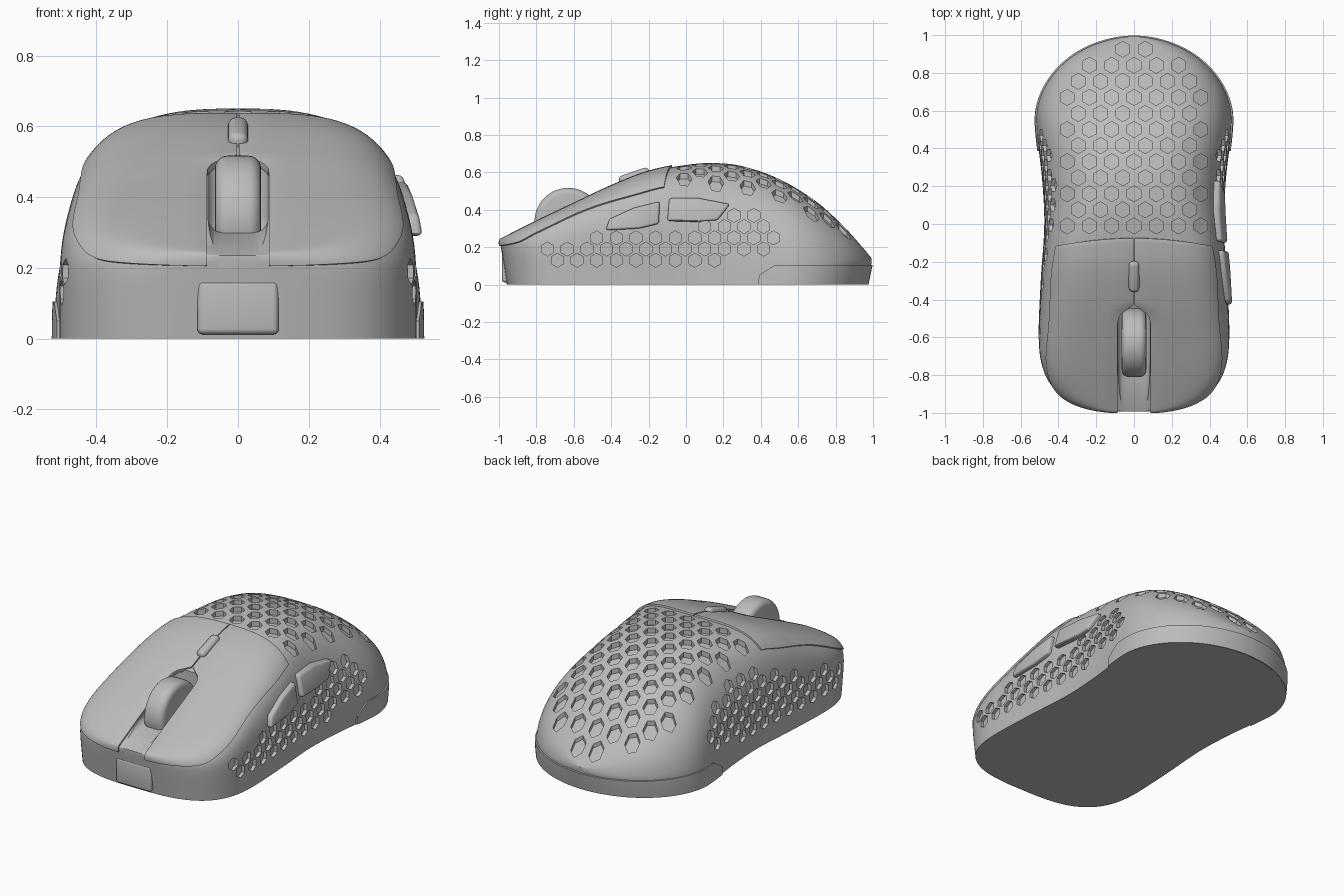
import bpy, bmesh, math
from mathutils import Vector

cube = bpy.data.objects.get("Cube")
if cube:
    bpy.data.objects.remove(cube, do_unlink=True)

grey = bpy.data.materials.new("matte grey")
grey.use_nodes = True
grey.diffuse_color = (0.5, 0.5, 0.5, 1)
grey.node_tree.nodes["Principled BSDF"].inputs["Base Color"].default_value = (0.5, 0.5, 0.5, 1)

# Shell shape along its length: top height, waist width, section squareness, panel edge height
HEIGHT = [(-1, .235), (-.8, .335), (-.6, .43), (-.4, .523), (-.2, .6), (0, .64), (.15, .65),
          (.3, .634), (.5, .565), (.7, .445), (.85, .31), (.95, .2), (1, .14)]
WAIST = [(-1, .5), (-.6, .505), (-.3, .493), (0, .475), (.25, .487), (.55, .518), (1, .518)]
POWER = [(-1, 7), (-.5, 5), (-.1, 4), (.15, 3), (.5, 2.7), (.8, 2.8), (1, 4)]
CREST = [(-1, .205), (-.9, .225), (-.8, .275), (-.5, .41), (-.14, .51), (0, .53)]


def curve(table, y):
    """Smooth Hermite interpolation through a table of points."""
    def slope(i):
        a, b = table[max(i - 1, 0)], table[min(i + 1, len(table) - 1)]
        return (b[1] - a[1]) / (b[0] - a[0])
    i = 0
    while i < len(table) - 2 and y > table[i + 1][0]:
        i += 1
    (y0, v0), (y1, v1) = table[i], table[i + 1]
    d = y1 - y0
    t = min(max((y - y0) / d, 0), 1)
    return ((2*t**3 - 3*t*t + 1) * v0 + (t**3 - 2*t*t + t) * d * slope(i)
            + (3*t*t - 2*t**3) * v1 + (t**3 - t*t) * d * slope(i + 1))


def section(y):
    """Half width, height and squareness of the shell at y."""
    y = min(max(y, -.9998), .9998)
    u, p = ((-y - .55) / .45, 3.1) if y < 0 else ((y - .55) / .45, 2)
    cap = (1 - max(u, 0) ** p) ** (1 / p)
    return curve(WAIST, y) * cap, curve(HEIGHT, y), curve(POWER, y)


def side_x(y, z):
    w, h, n = section(y)
    return w * max(1 - (min(z / h, 1)) ** n, 0) ** (1 / n)


def top_z(x, y):
    w, h, n = section(y)
    return h * max(1 - (min(abs(x) / w, 1)) ** n, 0) ** (1 / n)


def settle(x, y, z):
    """Lean the front and back walls in at the base."""
    edge, lean = (.22, .035) if y < 0 else (.12, .025)
    return Vector((x, y * (.993 - lean * max(1 - z / edge, 0)), max(z, 0)))


def outward(p):
    """Unit direction pointing out of the shell at p."""
    def field(a, b, c):
        w, h, n = section(b)
        return (abs(a) / w) ** n + (max(c, 0) / h) ** n
    e = .0005
    b = max(p.y, -.998)
    return Vector((field(p.x + e, b, p.z) - field(p.x - e, b, p.z),
                   field(p.x, b + e, p.z) - field(p.x, b - e, p.z),
                   field(p.x, b, p.z + e) - field(p.x, b, p.z - e))).normalized()


def surface(y, a):
    """Shell point at y and section angle a, from 0 on the left to pi on the right."""
    w, h, n = section(y)
    c, s = math.cos(a), max(math.sin(a), 0)
    return Vector((math.copysign(w * abs(c) ** (2 / n), c), y, h * s ** (2 / n)))


def finish(name, bm):
    bmesh.ops.recalc_face_normals(bm, faces=bm.faces)
    mesh = bpy.data.meshes.new(name)
    bm.to_mesh(mesh)
    bm.free()
    ob = bpy.data.objects.new(name, mesh)
    bpy.context.collection.objects.link(ob)
    mesh.materials.append(grey)
    return ob


def modify(ob, kind, **settings):
    bpy.context.view_layer.objects.active = ob
    m = ob.modifiers.new(kind, kind)
    for key, value in settings.items():
        setattr(m, key, value)
    bpy.ops.object.modifier_apply(modifier=m.name)


def cut(ob, cutter):
    modify(ob, "BOOLEAN", operation="DIFFERENCE", solver="EXACT", object=cutter)
    bpy.data.objects.remove(cutter, do_unlink=True)


def smooth(ob, angle=35):
    bpy.ops.object.select_all(action="DESELECT")
    ob.select_set(True)
    bpy.context.view_layer.objects.active = ob
    bpy.ops.object.shade_smooth_by_angle(angle=math.radians(angle))


def grid(bm, rows):
    vs = [[bm.verts.new(p) for p in r] for r in rows]
    for r, q in zip(vs, vs[1:]):
        for i in range(len(r) - 1):
            bm.faces.new((r[i], r[i + 1], q[i + 1], q[i]))
    return vs


def prism(bm, inner, outer):
    a, b = [[bm.verts.new(p) for p in ring] for ring in (inner, outer)]
    bm.faces.new(a[::-1])
    bm.faces.new(b)
    for i in range(len(a)):
        j = (i + 1) % len(a)
        bm.faces.new((a[i], a[j], b[j], b[i]))


def box(name, lo, hi, bevel):
    bm = bmesh.new()
    ring = [(lo[0], lo[1]), (hi[0], lo[1]), (hi[0], hi[1]), (lo[0], hi[1])]
    prism(bm, [(x, y, lo[2]) for x, y in ring], [(x, y, hi[2]) for x, y in ring])
    ob = finish(name, bm)
    modify(ob, "BEVEL", width=bevel, segments=4)
    smooth(ob)
    return ob


# Main shell, lofted from front to back
bm = bmesh.new()
ROWS, SEGS = 90, 72
ys = [-.9998 * math.cos(math.pi * i / ROWS) for i in range(ROWS + 1)]
vs = grid(bm, [[settle(*surface(y, math.pi * j / SEGS)) for j in range(SEGS + 1)] for y in ys])
for r, q in zip(vs, vs[1:]):
    bm.faces.new((r[-1], r[0], q[0], q[-1]))
bm.faces.new(vs[0])
bm.faces.new(vs[-1])
shell = finish("shell", bm)

# Honeycomb dimples on the back and both sides
HEX = [(math.sin(k * math.pi / 3), math.cos(k * math.pi / 3)) for k in range(6)]
bm = bmesh.new()
for row in range(12):
    y = -.01 + .085 * row
    for col in range(-3, 4):
        x = .118 * (col + (.5 if row % 2 else 0))
        ring = [(x + .042 * a, y + .042 * b) for a, b in HEX]
        if abs(x) > .37 or min(top_z(a, b) for a, b in ring) < .17:
            continue
        prism(bm, [(a, b, top_z(a, b) - .03) for a, b in ring],
              [(a, b, top_z(a, b) + .06) for a, b in ring])
for side in (-1, 1):
    for row in range(6):
        z = .13 + .06 * row
        for col in range(14):
            y = -.74 + .105 * (col + (.5 if row % 2 == 0 else 0))
            roof = min(.22 + .3 * (y + .72), .62 - .66 * y)
            if side == 1 and y < .22:
                roof = min(roof, .262 + .1 * (y + .4))
            if z > roof or z < .125 + .18 * max(0, y - .15):
                continue
            ring = [(y + .037 * a, z + .037 * b) for a, b in HEX]
            prism(bm, [(side * (side_x(a, b) - .02), a, b) for a, b in ring],
                  [(side * (side_x(a, b) + .05), a, b) for a, b in ring])
cut(shell, finish("dimple_cutter", bm))

# Slot for the wheel
bm = bmesh.new()
slot = [(-1.1, .2), (-.8, .3), (-.45, .3), (-.45, .8), (-1.1, .8)]
prism(bm, [(-.085, y, z) for y, z in slot], [(.085, y, z) for y, z in slot])
channel = finish("slot_cutter", bm)
modify(channel, "BEVEL", width=.04, segments=5)
cut(shell, channel)
smooth(shell)

# Main click panels, following the slot edge and then the centre seam
for name, sign in (("left_click_panel", 1), ("right_click_panel", -1)):
    bm = bmesh.new()
    top, under = [], []
    for i in range(61):
        t = 1 - math.cos(math.pi / 2 * i / 60)
        y_mid = -.9992 + t * .925
        inner = .003 + .084 * math.sqrt(max(1 - (max(y_mid + .53, 0) / .085) ** 2, 0))
        w, h, n = section(y_mid)
        first = math.asin((curve(CREST, y_mid) / h) ** (n / 2))
        last = math.acos(min(inner / w, 1) ** (n / 2))
        for layer, offset in ((top, .01), (under, -.012)):
            row = []
            for j in range(25):
                a = first + (last - first) * j / 24
                p = surface(y_mid - .06 * t * t * math.cos(a), a)
                p = settle(*p) + outward(p) * offset
                row.append((max(p.x, .003) * sign, p.y, p.z))
            layer.append(row)
    up, low = grid(bm, top), grid(bm, under)
    a, b = [v[0] + [r[-1] for r in v[1:-1]] + v[-1][::-1] + [r[0] for r in v[-2:0:-1]] for v in (up, low)]
    for i in range(len(a)):
        j = (i + 1) % len(a)
        bm.faces.new((a[i], a[j], b[j], b[i]))
    panel = finish(name, bm)
    modify(panel, "BEVEL", width=.005, segments=2, limit_method="ANGLE", angle_limit=math.radians(50))
    smooth(panel, 40)

# Scroll wheel
bm = bmesh.new()
bmesh.ops.create_cone(bm, cap_ends=True, segments=48, radius1=.18, radius2=.18, depth=.13)
wheel = finish("scroll_wheel", bm)
wheel.rotation_euler.y = math.pi / 2
wheel.location = (0, -.63, .337)
modify(wheel, "BEVEL", width=.035, segments=5, limit_method="ANGLE", angle_limit=math.radians(50))
smooth(wheel)

# Small mode button behind the wheel
mode = box("mode_button", (-.028, -.085, -.03), (.028, .085, .03), .022)
mode.location = (0, -.275, .575)
mode.rotation_euler.x = .33

# Cable socket plate on the nose
box("socket_plate", (-.115, -.985, .012), (.115, -.88, .165), .016)

# Thumb buttons on the left side
THUMB = {"front_thumb_button": [(-.43, .29), (-.25, .3), (-.145, .325), (-.14, .445), (-.28, .41), (-.41, .35)],
         "rear_thumb_button": [(-.1, .34), (.05, .335), (.17, .345), (.235, .43), (.07, .462), (-.09, .462)]}
for name, outline in THUMB.items():
    bm = bmesh.new()
    prism(bm, [(side_x(y, z) - .04, y, z) for y, z in outline],
          [(side_x(y, z) + .03, y, z) for y, z in outline])
    button = finish(name, bm)
    modify(button, "BEVEL", width=.014, segments=3)
    smooth(button)

# Slightly raised skirt around the back of the base
bm = bmesh.new()
arc = [.4 + .5998 * math.sin(math.pi / 2 * i / 40) for i in range(41)]
rows = []
for sign, path in ((1, arc), (-1, arc[::-1])):
    for y in path:
        rim = .05 + .055 * min((y - .4) / .08, 1)
        rows.append([settle(sign * side_x(y, rim * k / 4), y, rim * k / 4) for k in range(5)])
grid(bm, rows)
skirt = finish("rear_skirt", bm)
modify(skirt, "SOLIDIFY", thickness=.016, offset=0)
for v in skirt.data.vertices:
    v.co.z = max(v.co.z, 0)
smooth(skirt)
